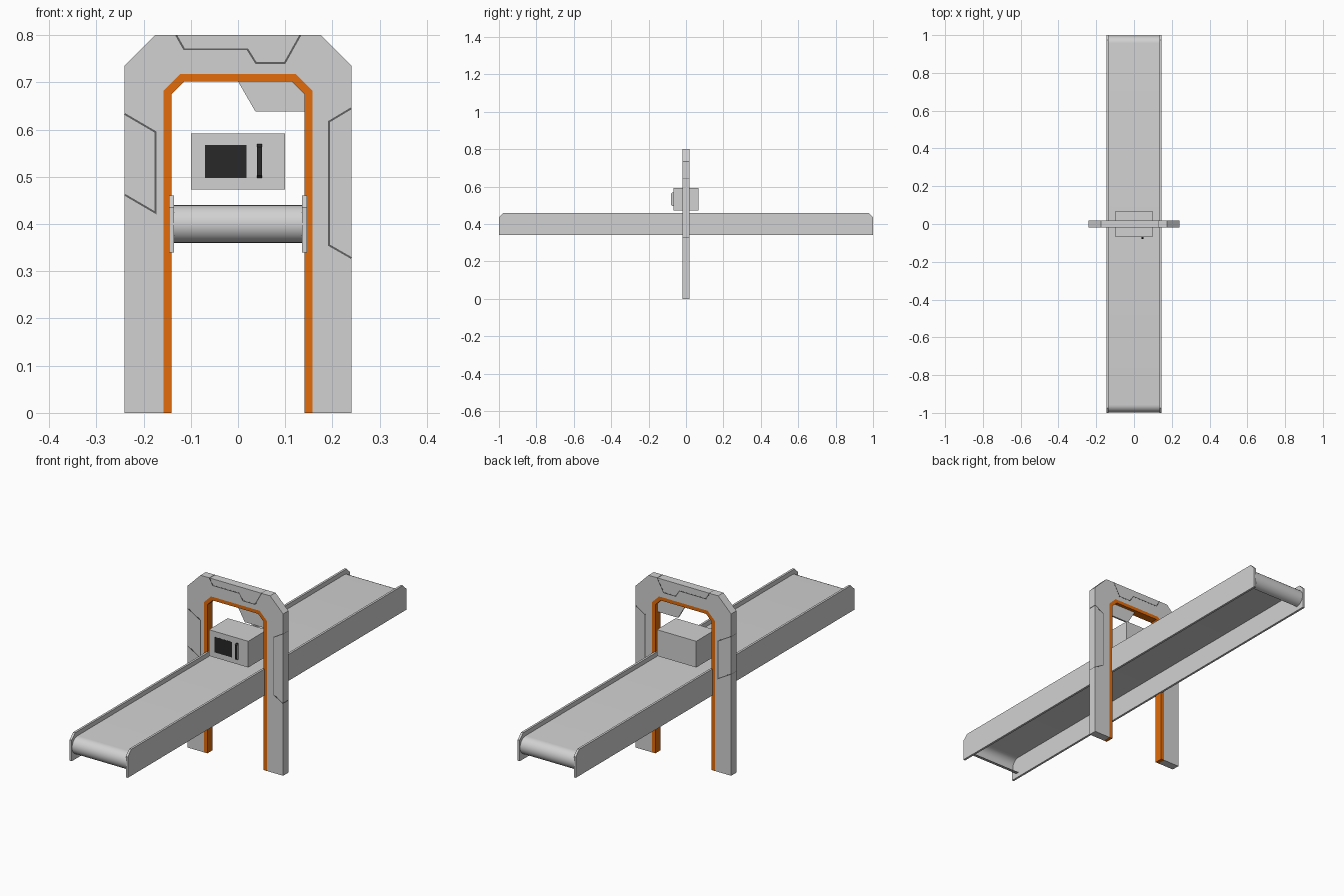
import bpy, bmesh, math
from mathutils import Vector

if "Cube" in bpy.data.objects:
    bpy.data.objects.remove(bpy.data.objects["Cube"])


def material(name, rgb):
    m = bpy.data.materials.new(name)
    m.diffuse_color = (*rgb, 1)
    m.use_nodes = True
    m.node_tree.nodes["Principled BSDF"].inputs["Base Color"].default_value = m.diffuse_color
    return m


GREY = material("light grey", (0.64, 0.64, 0.64))
ORANGE = material("orange", (0.76, 0.15, 0.003))
LINE = material("seam grey", (0.12, 0.12, 0.12))
BLACK = material("near black", (0.021, 0.021, 0.021))


def prism(name, pts, axis, a, b, mat):
    """Extrude a profile: axis 'y' takes (x, z) points, axis 'x' takes (y, z)."""
    def place(p, d):
        return (p[0], d, p[1]) if axis == 'y' else (d, p[0], p[1])
    bm = bmesh.new()
    face = bm.faces.new([bm.verts.new(place(p, a)) for p in pts])
    ext = bmesh.ops.extrude_face_region(bm, geom=[face])
    shift = Vector(place((0, 0), b - a))
    bmesh.ops.translate(bm, vec=shift,
                        verts=[g for g in ext["geom"] if isinstance(g, bmesh.types.BMVert)])
    bmesh.ops.recalc_face_normals(bm, faces=bm.faces)
    me = bpy.data.meshes.new(name)
    bm.to_mesh(me)
    bm.free()
    me.materials.append(mat)
    ob = bpy.data.objects.new(name, me)
    bpy.context.collection.objects.link(ob)
    return ob


def box(name, x, y, z, mat):
    return prism(name, [(x[0], z[0]), (x[1], z[0]), (x[1], z[1]), (x[0], z[1])],
                 'y', y[0], y[1], mat)


def mirrored(half):
    """Close a right-hand half outline with its left-hand mirror."""
    return half + [(-x, z) for x, z in reversed(half)]


def ribbon(path, w):
    """Outline of a mitred line of width w along a path."""
    pts = [Vector(p) for p in path]
    left, right = [], []
    for i, p in enumerate(pts):
        dirs = []
        if i > 0:
            dirs.append((p - pts[i - 1]).normalized())
        if i < len(pts) - 1:
            dirs.append((pts[i + 1] - p).normalized())
        normals = [Vector((-d.y, d.x)) for d in dirs]
        n = sum(normals, Vector((0, 0))).normalized()
        n = n * (w / 2 / n.dot(normals[0]))
        left.append(tuple(p + n))
        right.append(tuple(p - n))
    return left + right[::-1]


# Gate: grey arch with an orange inner lining
D = 0.019
outer = [(0.24, 0), (0.24, 0.735), (0.175, 0.80)]
middle = [(0.158, 0), (0.158, 0.682), (0.122, 0.718)]
inner = [(0.141, 0), (0.141, 0.675), (0.114, 0.702)]
prism("gate_frame", mirrored(outer) + mirrored(middle)[::-1], 'y', -D, D, GREY)
prism("gate_lining", mirrored(middle) + mirrored(inner)[::-1], 'y', -D, D, ORANGE)

# Panel seams on the gate
seams = {
    "left_seam": [(-0.24, 0.633), (-0.175, 0.595), (-0.175, 0.424), (-0.24, 0.462)],
    "right_seam": [(0.24, 0.645), (0.193, 0.617), (0.193, 0.355), (0.24, 0.328)],
    "top_seam": [(-0.131, 0.80), (-0.114, 0.77), (0.02, 0.77),
                 (0.038, 0.741), (0.099, 0.741), (0.132, 0.80)],
}
for name, path in seams.items():
    prism(name, ribbon(path, 0.004), 'y', -D - 0.0005, D + 0.0005, LINE)

# Gusset plate hanging in the upper corner of the opening
prism("gusset_plate", [(0, 0.702), (0.037, 0.638), (0.141, 0.638),
                       (0.141, 0.675), (0.114, 0.702)], 'y', -0.004, 0.004, GREY)

# Conveyor belt: thin sheet, open below, curling under at both ends
R, L, ZC, T, N = 0.04, 0.957, 0.40, 0.002, 16


def curl(r):
    right = [(L + r * math.cos(t), ZC + r * math.sin(t))
             for t in (math.pi * (i / N - 0.5) for i in range(N + 1))]
    return right + [(-y, z) for y, z in reversed(right)]


belt = prism("belt", curl(R) + curl(R - T)[::-1], 'x', -0.136, 0.136, GREY)
bpy.context.view_layer.objects.active = belt
belt.select_set(True)
bpy.ops.object.shade_smooth_by_angle(angle=math.radians(30))

# Side rails with clipped top corners
rail = [(-1, 0.34), (1, 0.34), (1, 0.435), (0.975, 0.46), (-0.975, 0.46), (-1, 0.435)]
for name, s in (("left_rail", -1), ("right_rail", 1)):
    prism(name, rail, 'x', s * 0.136, s * 0.146, GREY)

# Small oven floating above the belt
Z = (0.473, 0.592)
box("oven_body", (-0.099, 0.099), (-0.055, 0.068), Z, GREY)
box("oven_door", (-0.099, 0.051), (-0.068, -0.055), Z, GREY)
box("oven_control_panel", (0.051, 0.099), (-0.068, -0.055), Z, GREY)
box("oven_window", (-0.07, 0.018), (-0.0688, -0.067), (0.497, 0.567), BLACK)

# Door handle: dark front, grey ends and sides
handle = prism("oven_handle", [(-0.067, 0.497), (-0.074, 0.497), (-0.079, 0.503),
                               (-0.079, 0.563), (-0.074, 0.569), (-0.067, 0.569)],
               'x', 0.040, 0.051, BLACK)
handle.data.materials.append(GREY)
for p in handle.data.polygons:
    p.material_index = 1 if abs(p.normal.x) > 0.5 else 0
